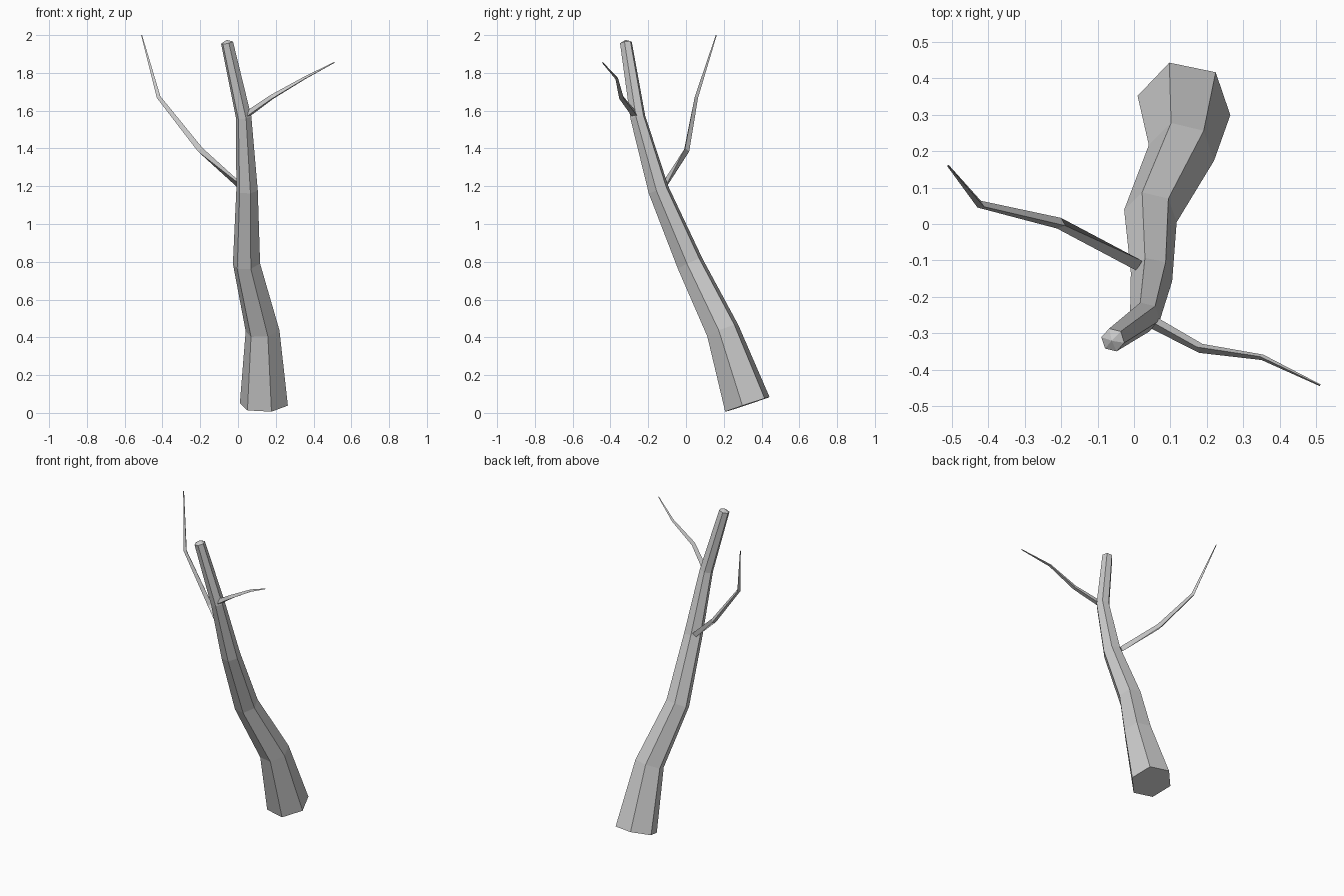
import bpy, bmesh, math
from mathutils import Vector

cube = bpy.data.objects.get("Cube")
if cube:
    bpy.data.objects.remove(cube)

bark = bpy.data.materials.new("bark_grey")
bark.use_nodes = True
GREY = (0.6, 0.6, 0.6, 1)
bark.diffuse_color = GREY
bark.node_tree.nodes["Principled BSDF"].inputs["Base Color"].default_value = GREY


def limb(name, path, sides, phase, ref, tip=0.0, twist=0.0):
    """Tapered faceted tube; path rows are x, y, z, radius. Rings follow the path."""
    pts = [Vector(p[:3]) for p in path]
    dirs = [(b - a).normalized() for a, b in zip(pts, pts[1:])]
    bm = bmesh.new()
    rings = []
    for i, p in enumerate(pts):
        t = (dirs[max(i - 1, 0)] + dirs[min(i, len(dirs) - 1)]).normalized()
        u = (Vector(ref) - t * t.dot(Vector(ref))).normalized()
        v = t.cross(u)
        start = math.radians(phase + (twist if i == 0 else 0))
        ring = []
        for k in range(sides):
            a = start + math.tau * k / sides
            ring.append(bm.verts.new(p + path[i][3] * (u * math.cos(a) + v * math.sin(a))))
        rings.append(ring)
    for low, high in zip(rings, rings[1:]):
        for k in range(sides):
            n = (k + 1) % sides
            bm.faces.new((low[k], low[n], high[n], high[k]))
    # Flat base and a low pointed end
    bm.faces.new(rings[0][::-1])
    peak = bm.verts.new(pts[-1] + dirs[-1] * tip)
    for k in range(sides):
        bm.faces.new((rings[-1][k], rings[-1][(k + 1) % sides], peak))
    bmesh.ops.recalc_face_normals(bm, faces=bm.faces)
    mesh = bpy.data.meshes.new(name)
    bm.to_mesh(mesh)
    bm.free()
    mesh.materials.append(bark)
    obj = bpy.data.objects.new(name, mesh)
    bpy.context.collection.objects.link(obj)


# Leaning six-sided trunk
limb("trunk", [
    (0.137, 0.325, 0.045, 0.13),
    (0.13, 0.195, 0.435, 0.092),
    (0.045, 0.022, 0.79, 0.074),
    (0.048, -0.145, 1.18, 0.058),
    (0.03, -0.255, 1.565, 0.042),
    (-0.058, -0.318, 1.96, 0.033),
], 6, -12, (1, 0, 0), tip=0.015)

# Thin three-sided branches
limb("right_branch", [
    (0.01, -0.112, 1.205, 0.018),
    (-0.2, 0, 1.39, 0.018),
    (-0.42, 0.052, 1.67, 0.012),
    (-0.51, 0.16, 2, 0.003),
], 3, 0, (0, 0, 1), twist=60)
limb("left_branch", [
    (0.052, -0.27, 1.58, 0.02),
    (0.18, -0.34, 1.67, 0.015),
    (0.35, -0.365, 1.77, 0.009),
    (0.51, -0.442, 1.855, 0.003),
], 3, 0, (0, 0, 1))
